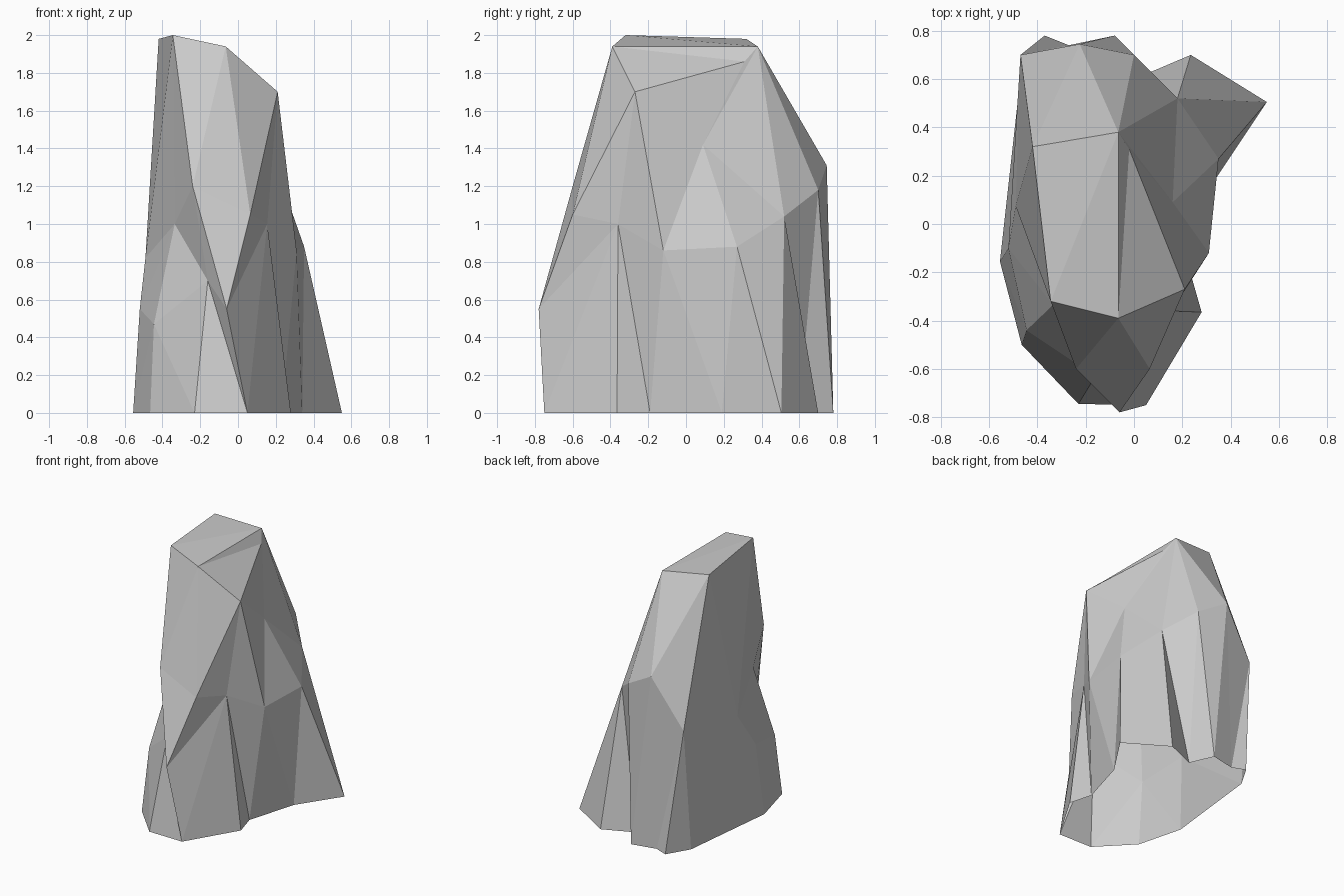
import bpy, bmesh

if "Cube" in bpy.data.objects:
    bpy.data.objects.remove(bpy.data.objects["Cube"])

# Outline on the ground, counter-clockwise from the front (x, y)
foot = [(.05, -.75), (.28, -.365), (.23, -.19), (.34, .19), (.55, .505),
        (.235, .70), (0, .60), (-.08, .78), (-.27, .74), (-.37, .78),
        (-.47, .61), (-.555, -.155), (-.465, -.50), (-.23, -.745)]

# Corners of the rock facets: mid height, then crown
corners = {
    'M': (-.06, -.78, .55), 'V': (.065, -.60, 1.05), 'W': (.155, -.36, 1.0),
    'N': (.31, -.12, .86), 'K': (.16, .09, 1.42), 'J': (.35, .27, .88),
    'H': (.18, .52, 1.04), 'L': (0, .70, 1.18), 'I': (-.225, .745, 1.31),
    'G': (-.47, .70, .94), 'U': (-.49, .075, .82), 'S': (-.52, -.10, .55),
    'P': (-.445, -.44, .47), 'R': (-.335, -.335, 1.0), 'T': (-.16, -.63, .70),
    'Q': (-.24, -.60, 1.2),
    'A': (-.42, .32, 1.98), 'B': (-.345, -.32, 2.0), 'C': (-.065, -.39, 1.94),
    'D': (-.065, .38, 1.94), 'E': (.21, -.27, 1.70), 'F': (-.02, .31, 1.86)}

bm = bmesh.new()
base = [bm.verts.new((x, y, 0)) for x, y in foot]
pt = {k: bm.verts.new(co) for k, co in corners.items()}


def ring(names):
    return [pt[c] for c in names]


def tri(*vs):
    # repeated corners collapse to nothing
    if len(set(vs)) == 3 and not bm.faces.get(vs):
        bm.faces.new(vs)


def band(low, high, diagonals):
    # triangulated wall between two rings; the flag picks the diagonal
    n = len(low)
    for i in range(n):
        j = (i + 1) % n
        a, b, c, d = low[i], low[j], high[j], high[i]
        if diagonals[i] == '0':
            tri(a, b, c)
            tri(a, c, d)
        else:
            tri(a, b, d)
            tri(b, c, d)


# Walls: one column per foot point
lower = ring('MWWNJHHLIGGSPT')
upper = ring('VEEKKHHLIGGURQ')
crown = ring('CEEFFDDDAAABBB')
band(base, lower, '00000000000011')
band(lower, upper, '10100000000011')
band(upper, crown, '00000001001000')

# Cap (the underside stays open)
for t in ('CEF', 'CFD', 'CDB', 'DAB'):
    tri(*ring(t))

mesh = bpy.data.meshes.new('rock')
bm.to_mesh(mesh)
bm.free()
bpy.context.collection.objects.link(bpy.data.objects.new('rock', mesh))
